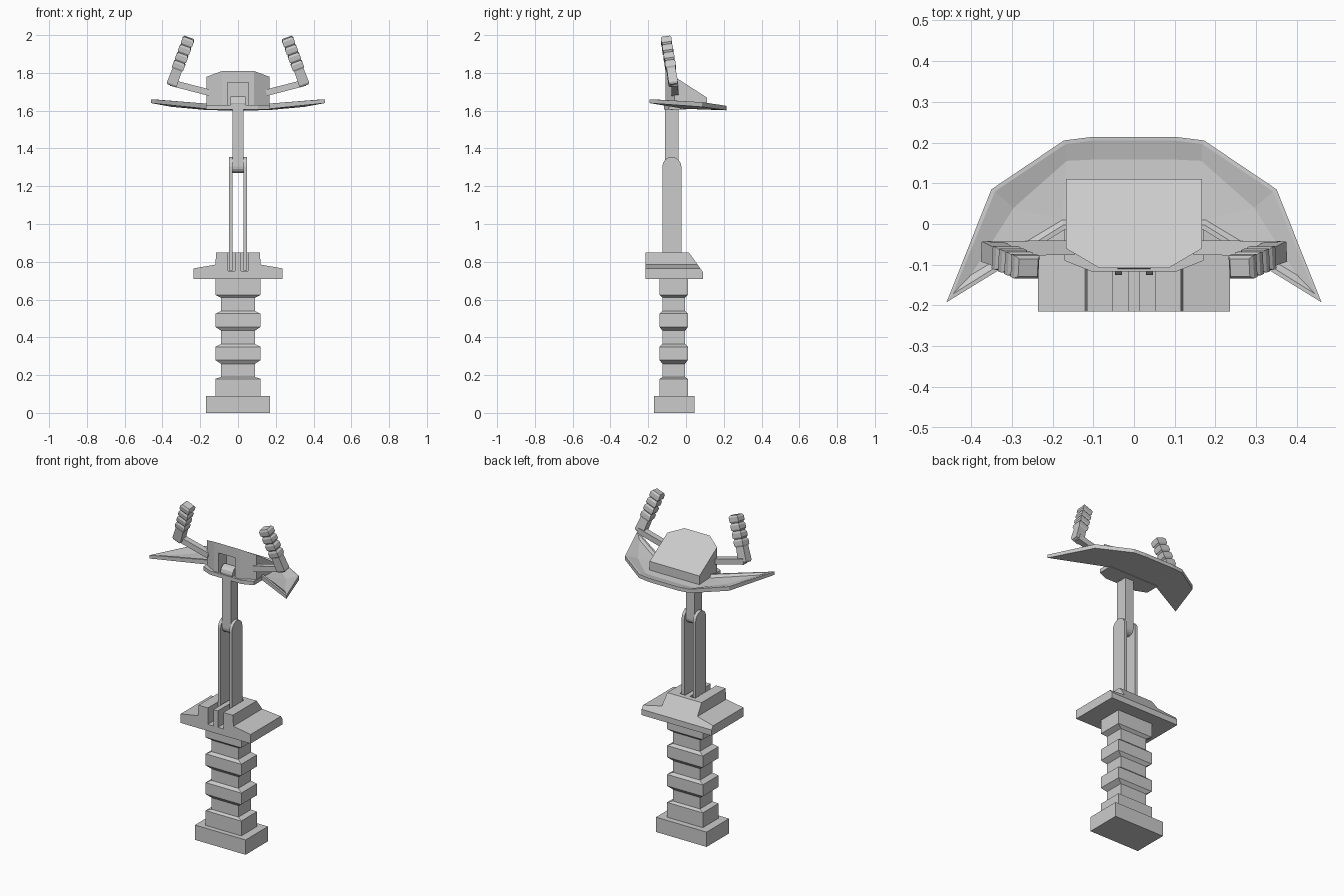
import bpy, bmesh, math
from mathutils import Vector, Matrix

if "Cube" in bpy.data.objects:
    bpy.data.objects.remove(bpy.data.objects["Cube"])

grey = bpy.data.materials.new("light_grey")
grey.diffuse_color = (0.6, 0.6, 0.6, 1)
grey.use_nodes = True
grey.node_tree.nodes["Principled BSDF"].inputs["Base Color"].default_value = grey.diffuse_color


def finish(name, bm):
    bmesh.ops.recalc_face_normals(bm, faces=bm.faces)
    me = bpy.data.meshes.new(name)
    bm.to_mesh(me)
    bm.free()
    me.materials.append(grey)
    ob = bpy.data.objects.new(name, me)
    bpy.context.collection.objects.link(ob)
    return ob


def prism(name, pts, axis, a, b, cut=None):
    """Extrude a 2D outline along an axis; cut = (point, normal) trims one side."""
    def place(p, t):
        return {'x': (t, p[0], p[1]), 'y': (p[0], t, p[1]), 'z': (p[0], p[1], t)}[axis]
    bm = bmesh.new()
    lo = [bm.verts.new(place(p, a)) for p in pts]
    hi = [bm.verts.new(place(p, b)) for p in pts]
    n = len(pts)
    bm.faces.new(lo)
    bm.faces.new(hi)
    for i in range(n):
        bm.faces.new((lo[i], lo[(i + 1) % n], hi[(i + 1) % n], hi[i]))
    if cut:
        r = bmesh.ops.bisect_plane(bm, geom=bm.verts[:] + bm.edges[:] + bm.faces[:],
                                   plane_co=cut[0], plane_no=cut[1], clear_outer=True)
        edges = [e for e in r['geom_cut'] if isinstance(e, bmesh.types.BMEdge)]
        bmesh.ops.contextual_create(bm, geom=edges)
    return finish(name, bm)


def box(name, x0, x1, y0, y1, z0, z1):
    return prism(name, [(x0, y0), (x1, y0), (x1, y1), (x0, y1)], 'z', z0, z1)


def loft(name, rings, mat):
    """Rectangular sections (z, half x, half y) joined along local z."""
    bm = bmesh.new()
    loops = [[bm.verts.new(mat @ Vector((sx * hx, sy * hy, z)))
              for sx, sy in ((-1, -1), (1, -1), (1, 1), (-1, 1))] for z, hx, hy in rings]
    bm.faces.new(loops[0])
    bm.faces.new(loops[-1])
    for l, u in zip(loops, loops[1:]):
        for i in range(4):
            j = (i + 1) % 4
            bm.faces.new((l[i], l[j], u[j], u[i]))
    return finish(name, bm)


def along(p, q):
    """Frame with local z from p to q and local y close to world y."""
    z = (q - p).normalized()
    y = Vector((0, 1, 0))
    y = (y - z * y.dot(z)).normalized()
    m = Matrix((y.cross(z), y, z)).transposed().to_4x4()
    m.translation = p
    return m


def mirrored(half):
    return half + [(-x, y) for x, y in reversed(half)]


def arc(cy, cz, r, a0, a1, n=8):
    return [(cy + r * math.cos(math.radians(a0 + (a1 - a0) * i / n)),
             cz + r * math.sin(math.radians(a0 + (a1 - a0) * i / n))) for i in range(n + 1)]


# Foot and ribbed column
box("foot", -0.17, 0.17, -0.17, 0.045, 0, 0.09)
B, N = (0.12, 0.075), (0.09, 0.06)
rings = [(0.09, *B), (0.18, *B), (0.19, *N)]
for z in (0.26, 0.435):
    rings += [(z, *N), (z + 0.02, *B), (z + 0.09, *B), (z + 0.105, *N)]
rings += [(0.61, *N), (0.625, *B), (0.71, *B)]
loft("column", rings, Matrix.Translation((0, -0.065, 0)))

# Stepped platform: slotted front, solid rear with sloping back
step = [(0.235, 0.71), (0.235, 0.765), (0.12, 0.785), (0.115, 0.85)]
slot = [(0.052, 0.85), (0.052, 0.75), (0.015, 0.75), (0.015, 0.85)]
prism("platform_front", mirrored(step + slot), 'y', -0.215, -0.015)
prism("platform_rear", mirrored(step), 'y', -0.015, 0.09,
      ((0, 0.09, 0.745), (0, 0.105, 0.075)))

# Fork legs with rounded tops, and the arm hinged between them
fork = [(-0.125, 0.755), (-0.025, 0.755)] + arc(-0.075, 1.305, 0.05, 0, 180)
for s, side in ((-1, "left"), (1, "right")):
    prism("fork_leg_" + side, fork, 'x', s * 0.029, s * 0.047)
arm = [(-0.04, 1.64), (-0.11, 1.64)] + arc(-0.075, 1.305, 0.035, 180, 360)
prism("arm", arm, 'x', -0.029, 0.029)
prism("arm_hinge", arc(-0.075, 1.64, 0.036, 0, 360, 12)[:-1], 'x', -0.04, 0.04)

# Wedge console with chamfered front corners and a recess for the arm
plan = mirrored([(0.085, -0.108), (0.167, -0.06), (0.167, 0.11)])
console = prism("console", plan, 'z', 1.615, 1.9, ((0, -0.108, 1.81), (0, 0.14, 0.218)))
cutter = box("recess_cutter", -0.055, 0.055, -0.2, -0.03, 1.5, 1.75)
cutter.hide_render = True
mod = console.modifiers.new("recess", 'BOOLEAN')
mod.object = cutter
mod.solver = 'EXACT'
bpy.context.view_layer.objects.active = console
bpy.ops.object.modifier_apply(modifier=mod.name)
bpy.data.objects.remove(cutter)
prism("console_base", mirrored([(0.105, -0.116), (0.17, -0.09), (0.17, 0.0)]), 'z', 1.607, 1.63)

# Swept wing tray: underside, raised rim and sunken floor
outer = [(0.46, -0.192, 1.64, 1.66), (0.35, 0.085, 1.62, 1.645), (0.172, 0.205, 1.604, 1.627),
         (0.1, 0.214, 1.602, 1.625), (0.17, -0.014, 1.61, 1.638)]
rim = [(0.445, -0.172, 1.66), (0.341, 0.08, 1.645), (0.168, 0.196, 1.627),
       (0.1, 0.205, 1.625), (0.174, -0.003, 1.638)]
floor = [(0.40, -0.125, 1.648), (0.295, 0.04, 1.628), (0.165, 0.155, 1.615),
         (0.1, 0.158, 1.614), (0.176, 0.01, 1.622)]
bm = bmesh.new()


def tray_loop(pts):
    pts = pts + [(-p[0],) + p[1:] for p in reversed(pts)]
    # order: tip, side, corner, back, front | mirrored front, back, corner, side, tip
    return [bm.verts.new(p) for p in pts]


def sheet(v):
    for idx in ((0, 1, 4), (1, 2, 4), (9, 8, 5), (8, 7, 5), (2, 3, 6, 7, 5, 4)):
        bm.faces.new([v[i] for i in idx])


under = tray_loop([(x, y, lo) for x, y, lo, hi in outer])
edge = tray_loop([(x, y, hi) for x, y, lo, hi in outer])
inner, base = tray_loop(rim), tray_loop(floor)
sheet(under)
sheet(base)
path = [0, 1, 2, 3, 6, 7, 8, 9, 5, 4]
for a, b in ((under, edge), (edge, inner), (inner, base)):
    for i, j in zip(path, path[1:] + path[:1]):
        bm.faces.new((a[i], a[j], b[j], b[i]))
finish("wing_tray", bm)

# Handlebars and ribbed grips
grip_rings = [(0, 0.022, 0.02), (0.01, 0.028, 0.025), (0.09, 0.026, 0.023)]
for i in range(4):
    s = 0.09 + 0.045 * i
    grip_rings += [(s + 0.01, 0.032, 0.028), (s + 0.034, 0.032, 0.028), (s + 0.045, 0.025, 0.022)]
for s, side in ((-1, "left"), (1, "right")):
    p, q = Vector((s * 0.15, -0.058, 1.695)), Vector((s * 0.355, -0.06, 1.748))
    length = (q - p).length
    loft("handlebar_" + side, [(0, 0.017, 0.018), (length, 0.017, 0.018)], along(p, q))
    p, q = Vector((s * 0.352, -0.066, 1.735)), Vector((s * 0.258, -0.108, 1.99))
    loft("grip_" + side, grip_rings, along(p, q))
